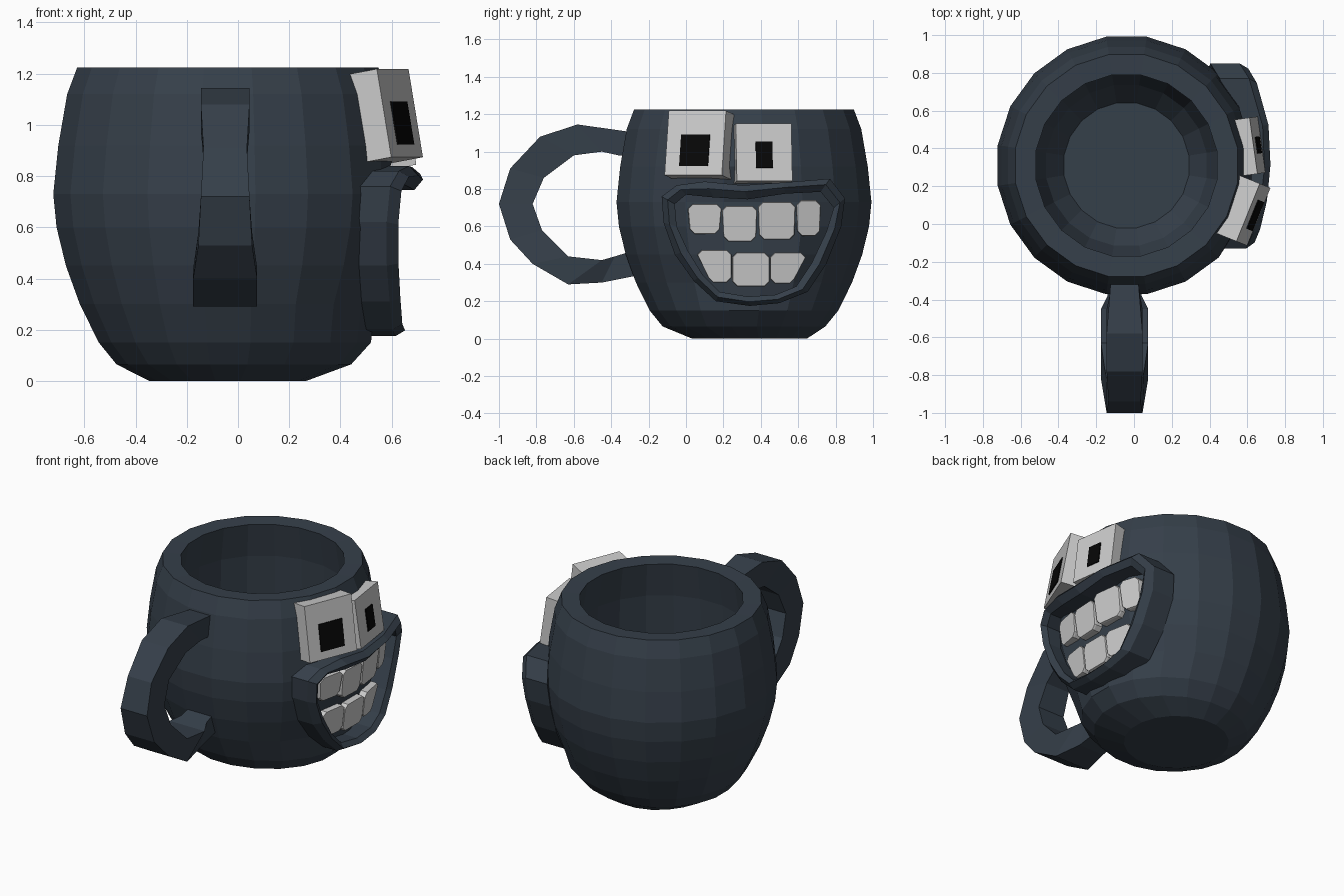
import bpy, bmesh
from math import sin, cos, pi, radians
from mathutils import Matrix, Vector

if "Cube" in bpy.data.objects:
    bpy.data.objects.remove(bpy.data.objects["Cube"])


def material(name, rgb):
    m = bpy.data.materials.new(name)
    m.diffuse_color = (*rgb, 1)
    m.use_nodes = True
    m.node_tree.nodes["Principled BSDF"].inputs["Base Color"].default_value = m.diffuse_color
    return m


SLATE = material("slate", (0.036, 0.05, 0.068))
WHITE = material("white", (0.8, 0.8, 0.8))
BLACK = material("black", (0.002, 0.002, 0.002))


def finish(name, bm, mat):
    bmesh.ops.recalc_face_normals(bm, faces=bm.faces)
    me = bpy.data.meshes.new(name)
    bm.to_mesh(me)
    bm.free()
    me.materials.append(mat)
    ob = bpy.data.objects.new(name, me)
    bpy.context.collection.objects.link(ob)
    return ob


def loft(name, rings, mat, caps=True, loop=False):
    """Skin a list of point rings that all have the same point count."""
    bm = bmesh.new()
    vs = [[bm.verts.new(p) for p in ring] for ring in rings]
    n = len(vs[0])
    pairs = list(zip(vs, vs[1:])) + ([(vs[-1], vs[0])] if loop else [])
    for a, b in pairs:
        for i in range(n):
            j = (i + 1) % n
            bm.faces.new((a[i], a[j], b[j], b[i]))
    if caps:
        bm.faces.new(vs[0])
        bm.faces.new(vs[-1])
    return finish(name, bm, mat)


# Mug body: outer wall, rim, inner wall and floor; flattened behind the mouth
CX, CY, SIDES = -0.04, 0.31, 20
profile = [(.31, 0), (.44, .065), (.51, .15), (.585, .3), (.64, .45), (.677, .6),
           (.69, .73), (.67, .92), (.635, 1.12), (.595, 1.225),
           (.485, 1.22), (.52, 1.0), (.53, .75), (.5, .5), (.43, .27), (.335, .14)]


def body_ring(r, z):
    flat = (.56 if r > .58 else .5) if .25 < z < .8 else 9
    chin = 1.11 if .05 < z < .2 and r > .435 else 1      # swell below the mouth
    base = .03 if z == 0 else 0
    pts = []
    for i in range(SIDES):
        a = 2 * pi * (i + .5) / SIDES
        x = r * cos(a) * (chin if cos(a) > 0 else 1)
        pts.append((min(CX + x, flat), CY + base + r * sin(a), z))
    return pts


loft("mug_body", [body_ring(r, z) for r, z in profile], SLATE)

# Handle: outer y, z, inner y, z and half width at each station
stations = [(-.27, 1.10, -.27, .97, .07), (-.33, 1.11, -.36, .98, .075),
            (-.58, 1.145, -.45, 1.0, .095), (-.78, 1.08, -.60, .98, .095),
            (-.94, .91, -.76, .86, .085), (-1.0, .72, -.82, .72, .095),
            (-.94, .53, -.77, .58, .105), (-.82, .40, -.63, .44, .125),
            (-.63, .29, -.45, .42, .125), (-.45, .30, -.38, .44, .09),
            (-.25, .34, -.25, .48, .08)]
HX = -.05
loft("handle", [[(HX - w, yo, zo), (HX + w, yo, zo), (HX + w, yi, zi), (HX - w, yi, zi)]
                for yo, zo, yi, zi, w in stations], SLATE)


# Eyes: tilted blocks with a pupil block on the front
def block(name, matrix, offset, size, mat):
    bm = bmesh.new()
    bmesh.ops.create_cube(bm, size=1, matrix=matrix @ Matrix.Translation(offset)
                          @ Matrix.Diagonal((*size, 1)))
    return finish(name, bm, mat)


for side, pos, yaw, tilt, size, pupil, drop in (
        ("left", (.557, .08, 1.032), -22, -10, (.165, .33, .35), (.165, .17), -.04),
        ("right", (.60, .41, .99), 8, -8, (.11, .30, .31), (.09, .14), -.015)):
    m = (Matrix.Translation(pos) @ Matrix.Rotation(radians(yaw), 4, 'Z')
         @ Matrix.Rotation(radians(tilt), 4, 'Y'))
    block(side + "_eye", m, (0, 0, 0), size, WHITE)
    block(side + "_pupil", m, (size[0] / 2, 0, drop), (.012, *pupil), BLACK)


# Curved front surface shared by the lips and teeth
def front(y, z):
    bend = .38 if y < .36 else .52
    return .725 - bend * (y - .36) ** 2 - .12 * (.8 - z)


def shell(outline, depth):
    return [(front(y, z) - depth, y, z) for y, z in outline]


# Lips: raised ring between an outer and an inner outline
outer = [(-.13, .76), (-.05, .82), (.1, .84), (.3, .82), (.52, .835), (.77, .855),
         (.85, .75), (.83, .6), (.75, .4), (.65, .25), (.5, .19), (.34, .175),
         (.16, .2), (.04, .31), (-.06, .45), (-.12, .62)]
inner = [(-.06, .72), (.0, .77), (.15, .755), (.33, .745), (.53, .775), (.72, .785),
         (.79, .7), (.75, .57), (.67, .4), (.59, .28), (.48, .235), (.33, .225),
         (.18, .25), (.09, .34), (.01, .47), (-.05, .6)]
crest = [tuple(Vector(a).lerp(b, .45)) for a, b in zip(outer, inner)]
loft("lips", [shell(outer, .19), shell(outer, .035), shell(crest, 0),
              shell(inner, .03), shell(inner, .19)], SLATE, caps=False, loop=True)


# Teeth: prisms given by y range at top, y range at bottom, bottom z, top z
def tooth(name, t0, t1, b0, b1, z0, z1):
    c = .025
    outline = [(b0 + c, z0), (b1 - c, z0), (b1, z0 + c), (t1, z1 - c),
               (t1 - c, z1), (t0 + c, z1), (t0, z1 - c), (b0, z0 + c)]
    mid_y, mid_z = (t0 + t1) / 2, (z0 + z1) / 2
    inset = [(mid_y + (y - mid_y) * .97, mid_z + (z - mid_z) * .97) for y, z in outline]
    loft(name, [shell(outline, .18), shell(outline, .09), shell(inset, .08)], WHITE)


for i, t in enumerate([(.01, .19, .02, .18, .56, .72), (.192, .38, .20, .375, .52, .71),
                       (.385, .585, .39, .58, .53, .73), (.59, .72, .595, .715, .55, .74)]):
    tooth(f"upper_tooth_{i + 1}", *t)
for i, t in enumerate([(.06, .243, .12, .243, .30, .475), (.247, .446, .247, .446, .28, .46),
                       (.45, .64, .45, .58, .295, .46)]):
    tooth(f"lower_tooth_{i + 1}", *t)
